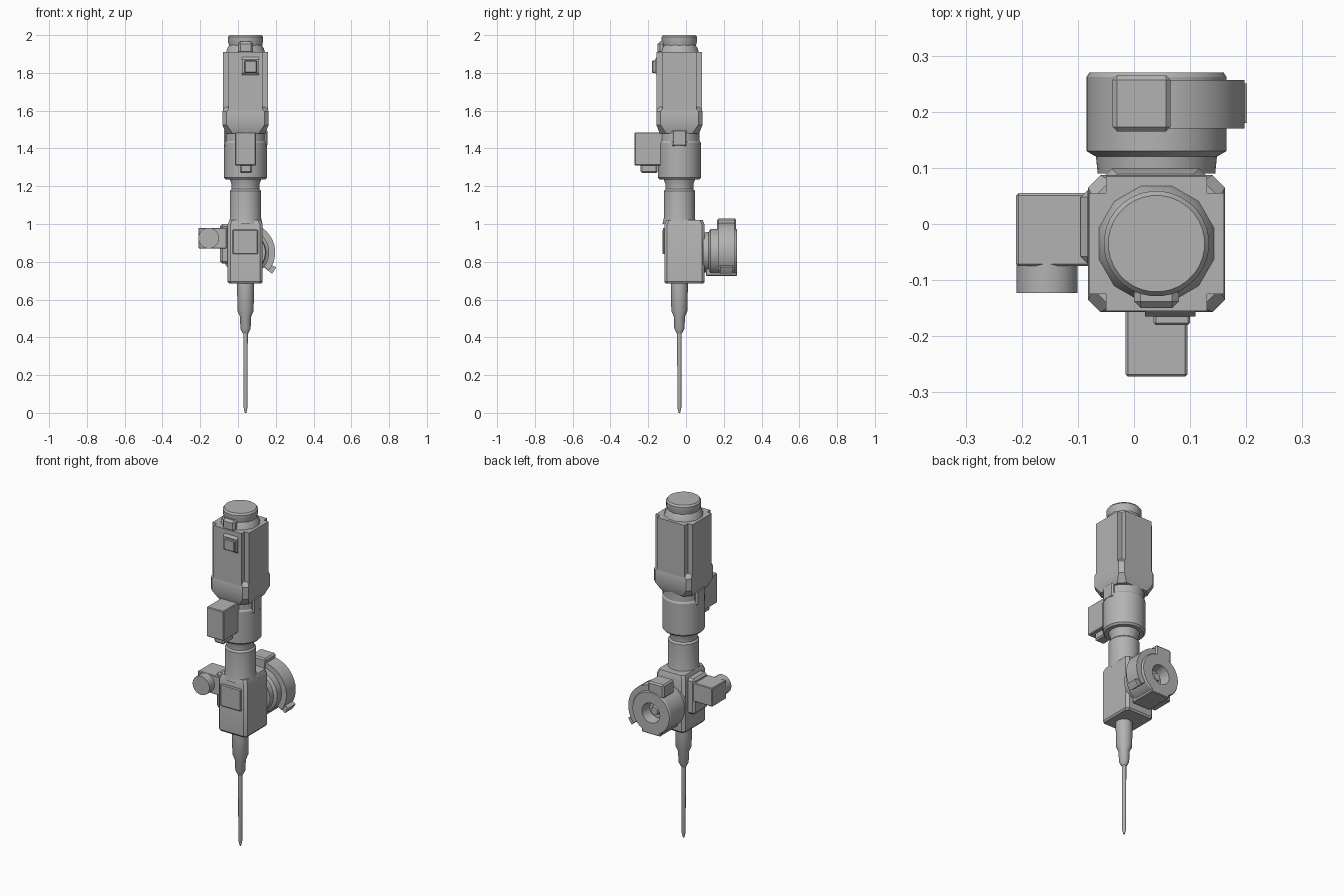
import bpy, bmesh, math

cube = bpy.data.objects.get("Cube")
if cube:
    bpy.data.objects.remove(cube, do_unlink=True)

grey = bpy.data.materials.new("machine grey")
grey.use_nodes = True
COLOUR = (0.45, 0.45, 0.45, 1)
grey.diffuse_color = COLOUR
grey.node_tree.nodes["Principled BSDF"].inputs["Base Color"].default_value = COLOUR

CX, CY = 0.04, -0.035      # main spindle axis
DX, DZ = 0.04, 0.85        # rear disc axis


def loft(name, rings, bevel=0):
    """Skin a list of equal-length point rings and cap both ends."""
    bm = bmesh.new()
    rows = [[bm.verts.new(p) for p in ring] for ring in rings]
    n = len(rows[0])
    for a, b in zip(rows, rows[1:]):
        for i in range(n):
            j = (i + 1) % n
            bm.faces.new((a[i], a[j], b[j], b[i]))
    bm.faces.new(rows[0])
    bm.faces.new(rows[-1])
    bmesh.ops.recalc_face_normals(bm, faces=bm.faces)
    if bevel:
        bmesh.ops.bevel(bm, geom=bm.edges[:], offset=bevel, segments=1, affect='EDGES')
    mesh = bpy.data.meshes.new(name)
    bm.to_mesh(mesh)
    bm.free()
    mesh.materials.append(grey)
    ob = bpy.data.objects.new(name, mesh)
    bpy.context.collection.objects.link(ob)
    bpy.ops.object.select_all(action='DESELECT')
    ob.select_set(True)
    bpy.context.view_layer.objects.active = ob
    bpy.ops.object.shade_smooth_by_angle(angle=math.radians(30))
    return ob


def circle(n):
    return [(math.cos(2 * math.pi * (i + .5) / n), math.sin(2 * math.pi * (i + .5) / n)) for i in range(n)]


def lathe_z(name, profile, x=CX, y=CY, n=32):
    return loft(name, [[(x + r * c, y + r * s, z) for c, s in circle(n)] for r, z in profile])


def lathe_y(name, profile, x, z, n=32):
    return loft(name, [[(x + r * c, y, z + r * s) for c, s in circle(n)] for r, y in profile])


def box(name, x, y, z, bevel=0.006):
    corners = [(x[0], y[0]), (x[1], y[0]), (x[1], y[1]), (x[0], y[1])]
    return loft(name, [[(a, b, h) for a, b in corners] for h in z], bevel)


def chamfered(hx, hy, c, x=CX, y=CY):
    """Rectangle outline with cut corners."""
    pts = [(hx, -hy + c), (hx, hy - c), (hx - c, hy), (-hx + c, hy),
           (-hx, hy - c), (-hx, -hy + c), (-hx + c, -hy), (hx - c, -hy)]
    return [(x + a, y + b) for a, b in pts]


def stack(name, layers):
    return loft(name, [[(a, b, z) for a, b in outline] for outline, z in layers])


def arc(name, start, end, r0, r1, y0, y1, steps=16):
    """Bent rectangular bar around the rear disc axis."""
    rings = []
    for i in range(steps + 1):
        t = math.radians(start + (end - start) * i / steps)
        rings.append([(DX + r * math.cos(t), y, DZ + r * math.sin(t))
                      for r, y in ((r0, y0), (r1, y0), (r1, y1), (r0, y1))])
    return loft(name, rings)


# Needle, taper and lower spindle
lathe_z("needle", [(.004, 0), (.011, .03), (.012, .43)], n=16)
lathe_z("spindle_nose", [(.014, .42), (.027, .445), (.03, .51), (.043, .54), (.045, .67), (.045, .70)])

# Gear block with sloping shoulders, and its side and front plates
bx, by = 0.038, -0.008
stack("gear_block", [(chamfered(.086, .1, .012, bx, by), .685), (chamfered(.093, .107, .015, bx, by), .695),
                     (chamfered(.093, .107, .015, bx, by), .995), (chamfered(.083, .097, .015, bx, by), 1.02)])
box("front_cover", (-.03, .105), (-.125, -.10), (.84, .97), .005)
box("side_mount", (-.095, -.04), (-.07, .06), (.79, 1.0), .012)
box("side_drive_box", (-.21, -.06), (-.075, .055), (.87, .98), .004)
lathe_y("side_drive_cap", [(.055, -.123), (.055, -.07)], -.155, .925, 24)

# Column and neck
lathe_z("column", [(.09, 1.0), (.083, 1.03), (.083, 1.175), (.074, 1.185), (.074, 1.21), (.085, 1.24)])

# Motor: round lower housing, flange, notched square body
lathe_z("lower_housing", [(.105, 1.235), (.114, 1.245), (.114, 1.43), (.108, 1.44), (.108, 1.52)], n=40)
for side in (-1, 1):
    x = CX + side * .096
    box("housing_lug", (x - .019, x + .019), (-.075, .005), (1.41, 1.5), .008)
stack("motor_flange", [(chamfered(.105, .105, .035), 1.48), (chamfered(.122, .122, .022), 1.525),
                       (chamfered(.122, .122, .022), 1.595), (chamfered(.112, .112, .03), 1.62)])

H, N = .12, .03
quarter = [(H, H - N), (H - N, H - N), (H - N, H)]
outline = []
for k in range(4):
    for a, b in quarter:
        for _ in range(k):
            a, b = -b, a
        outline.append((CX + a, CY + b))
stack("motor_body", [(outline, 1.58), (outline, 1.91)])
lathe_z("motor_cap_base", [(.108, 1.905), (.1, 1.93), (.088, 1.95)], n=12)
lathe_z("motor_cap", [(.084, 1.9), (.086, 1.94), (.094, 1.965), (.094, 1.99), (.086, 2.0)])
box("cap_clip", (.0, .08), (-.15, -.11), (1.9, 1.965), .012)

# Plugs on the front
box("junction_box", (-.015, .095), (-.272, -.11), (1.31, 1.485), .004)
box("junction_plug", (.01, .075), (-.24, -.15), (1.27, 1.32), .008)
loft("upper_socket_base", [[(x, -.14, 1.77), (x, -.165, 1.80), (x, -.165, 1.87), (x, -.14, 1.905)] for x in (.02, .11)])
box("upper_socket", (.035, .1), (-.18, -.15), (1.80, 1.865), .004)

# Rear disc with a stepped bore and a clamp around it
lathe_y("rear_disc", [(.105, .09), (.108, .12), (.125, .13), (.125, .262), (.12, .27),
                      (.058, .27), (.05, .21)], DX, DZ, 48)
lathe_y("bore_hub", [(.03, .2), (.022, .24)], DX, DZ, 12)
arc("clamp_band", 95, -38, .115, .157, .17, .257)
arc("lower_clamp_lug", -26, -39, .115, .18, .18, .25, 3)
box("top_clamp_lug", (-.038, .065), (.165, .265), (.95, 1.03), .008)
box("disc_foot", (-.02, .1), (.105, .27), (.725, .78), .004)
